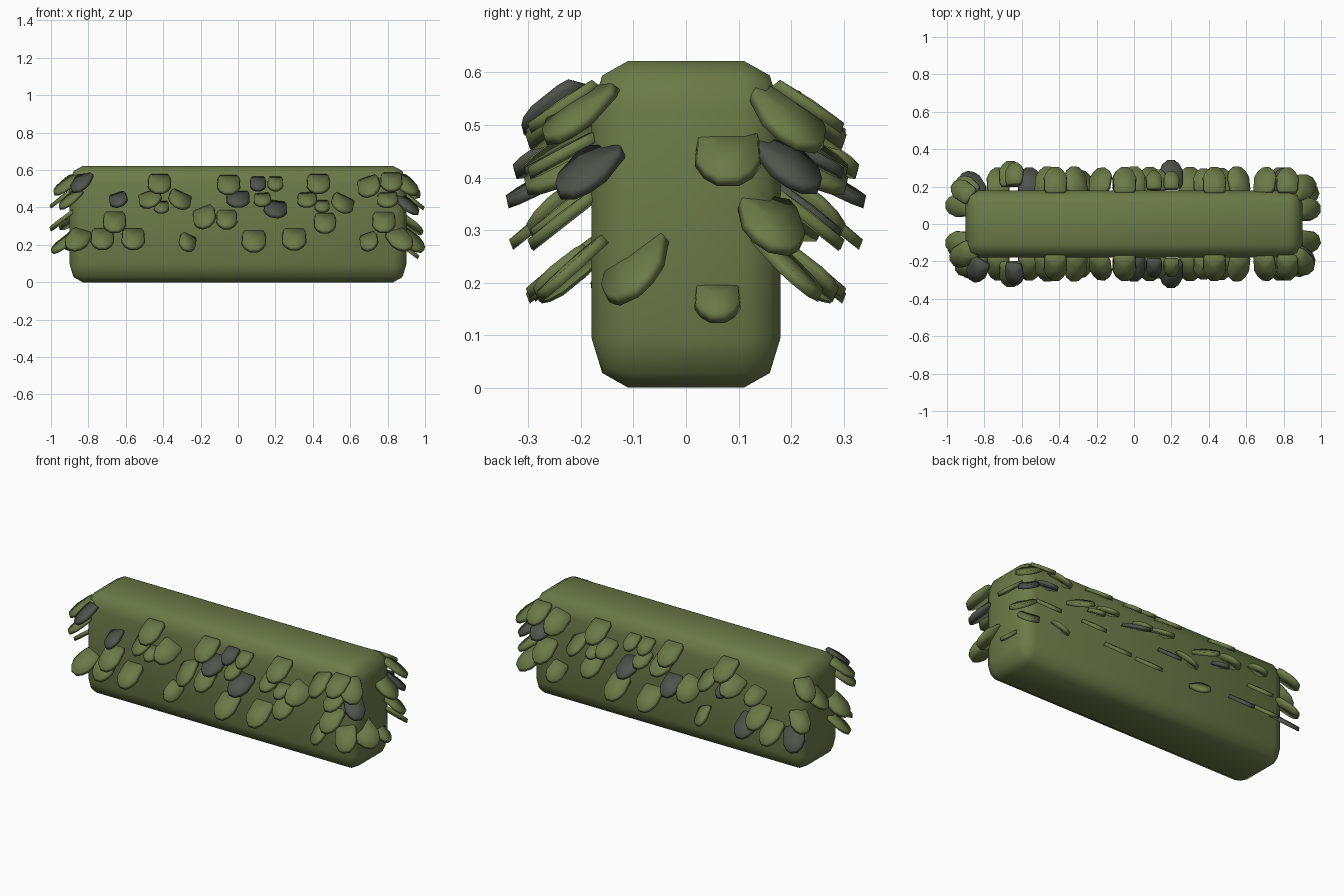
import bpy, bmesh, math
from mathutils import Matrix, Vector

if "Cube" in bpy.data.objects:
    bpy.data.objects.remove(bpy.data.objects["Cube"])


def material(name, rgb):
    m = bpy.data.materials.new(name)
    m.diffuse_color = (*rgb, 1)
    m.use_nodes = True
    m.node_tree.nodes["Principled BSDF"].inputs["Base Color"].default_value = m.diffuse_color
    return m


green = material("hedge green", (0.15, 0.195, 0.064))
dark = material("dark leaf", (0.078, 0.088, 0.07))


def make_object(name, bm, mats):
    bmesh.ops.recalc_face_normals(bm, faces=bm.faces[:])
    for f in bm.faces:
        f.smooth = True
    mesh = bpy.data.meshes.new(name)
    bm.to_mesh(mesh)
    bm.free()
    for m in mats:
        mesh.materials.append(m)
    ob = bpy.data.objects.new(name, mesh)
    bpy.context.collection.objects.link(ob)
    return ob


# Clipped hedge body: rounded block, bevel stretched upward
stretch = 1.36
bm = bmesh.new()
bmesh.ops.create_cube(bm, size=1)
bmesh.ops.scale(bm, vec=(1.8, 0.36, 0.622 / stretch), verts=bm.verts[:])
bmesh.ops.bevel(bm, geom=bm.edges[:], offset=0.07, segments=2, profile=0.5, affect='EDGES')
bmesh.ops.scale(bm, vec=(1, 1, stretch), verts=bm.verts[:])
bmesh.ops.translate(bm, vec=(0, 0, 0.311), verts=bm.verts[:])
make_object("hedge_body", bm, [green])

# Leaf outline: square base, chamfered tip; local x points outward
HALF = [(-0.085, 0.048), (-0.06, 0.06), (0.02, 0.063), (0.058, 0.046), (0.082, 0.02)]
OUTLINE = HALF + [(x, -y) for x, y in reversed(HALF)]


def add_leaf(bm, pos, yaw, pitch, roll, size, is_dark, mirror=False):
    r = math.radians
    mat = (Matrix.Translation(pos) @ Matrix.Rotation(r(yaw), 4, 'Z')
           @ Matrix.Rotation(r(pitch), 4, 'Y') @ Matrix.Rotation(r(roll), 4, 'X'))
    if mirror:
        mat = Matrix.Scale(-1, 4, (0, 1, 0)) @ mat
    rings = []
    for z, k in ((0.011, 0.93), (-0.009, 1.0)):
        rings.append([bm.verts.new(mat @ Vector((x * k * size, y * k * size, z)))
                      for x, y in OUTLINE])
    n = len(OUTLINE)
    faces = [bm.faces.new(rings[1][::-1])]
    # slightly domed upper face
    crown = bm.verts.new(mat @ Vector((0, 0, 0.014)))
    top, low = rings
    for i in range(n):
        j = (i + 1) % n
        faces.append(bm.faces.new((top[i], low[i], low[j], top[j])))
        faces.append(bm.faces.new((crown, top[i], top[j])))
    for f in faces:
        f.material_index = int(is_dark)


# Long-side leaves per row: x, z, roll, size
TOP_ROW = [(-.42, .525, 0, 1), (-.05, .52, 0, 1), (.107, .525, 0, .7), (.20, .525, 0, .68),
           (.43, .525, 0, 1), (.70, .51, 22, 1), (.82, .535, 0, .95)]
MID_ROW = [(-.47, .445, 22, 1), (-.31, .44, -25, 1), (-.64, .44, 20, .8), (-.41, .40, 0, .65),
           (0, .445, 0, 1), (.13, .44, 5, .75), (.20, .39, -8, 1), (.37, .44, 5, .85),
           (.45, .405, 0, .65), (.56, .42, -27, 1), (.80, .44, 5, .9)]
LOW_ROW = [(-.66, .32, 0, 1), (-.18, .345, 25, 1), (-.06, .335, 0, .9), (.465, .315, 0, .95),
           (.78, .32, 0, 1), (-.725, .23, 0, 1), (-.56, .23, 0, 1), (-.27, .21, -30, .75),
           (.085, .22, 0, 1.05), (.30, .23, 0, 1.05), (.70, .215, 25, .8)]
# Corner and end leaves: x, y, z, yaw, roll, size
END_LEAVES = [(.93, .08, .44, 0, 0, 1), (.92, .165, .31, 12, -12, 1), (.92, -.10, .225, -10, 28, 1.1),
              (.92, .06, .165, 0, 0, .7), (.90, .20, .51, 25, -10, 1.1), (.87, -.22, .225, -55, 20, 1),
              (.90, -.21, .52, -45, 5, 1), (.91, -.19, .41, -40, 0, .9), (.90, .20, .225, 45, -20, 1),
              (.90, .20, .42, 40, 0, .9)]
LEFT_LEAVES = [(-.94, .10, .45, 180, 0, 1), (-.94, -.10, .33, 180, 5, 1), (-.92, -.17, .52, 215, 0, 1),
               (-.92, .18, .52, 145, 0, .9), (-.86, -.23, .225, 240, -20, 1), (-.93, -.12, .21, 195, -10, 1),
               (-.87, .22, .225, 125, 20, 1), (-.90, -.22, .44, 220, 5, .9), (-.90, .2, .33, 140, 0, .9),
               (-.84, -.25, .53, 245, 10, .9)]

# Long-side leaves mirrored front to back, a few dark ones differing per side
bm = bmesh.new()
DARK = ({(.107, .525), (-.64, .44), (0, .445), (.20, .39)},
        {(-.06, .335), (.20, .39), (.80, .44), (-.41, .40), (-.56, .23)})
for row, pitch in ((TOP_ROW, 34), (MID_ROW, 28), (LOW_ROW, 38)):
    for x, z, roll, size in row:
        depth = -0.27 if x in (.20, -.66, -.64) and z < .5 else -0.235
        for side in (0, 1):
            add_leaf(bm, (x, depth, z), -90 + roll * 0.3, pitch, roll, size,
                     (x, z) in DARK[side], mirror=bool(side))
make_object("side_leaves", bm, [green, dark])

# Leaves around both ends and corners
bm = bmesh.new()
for i, (x, y, z, yaw, roll, size) in enumerate(END_LEAVES + LEFT_LEAVES):
    add_leaf(bm, (x, y, z), yaw, 37, roll, size, i in (7, 9, 16, 19))
make_object("end_leaves", bm, [green, dark])
